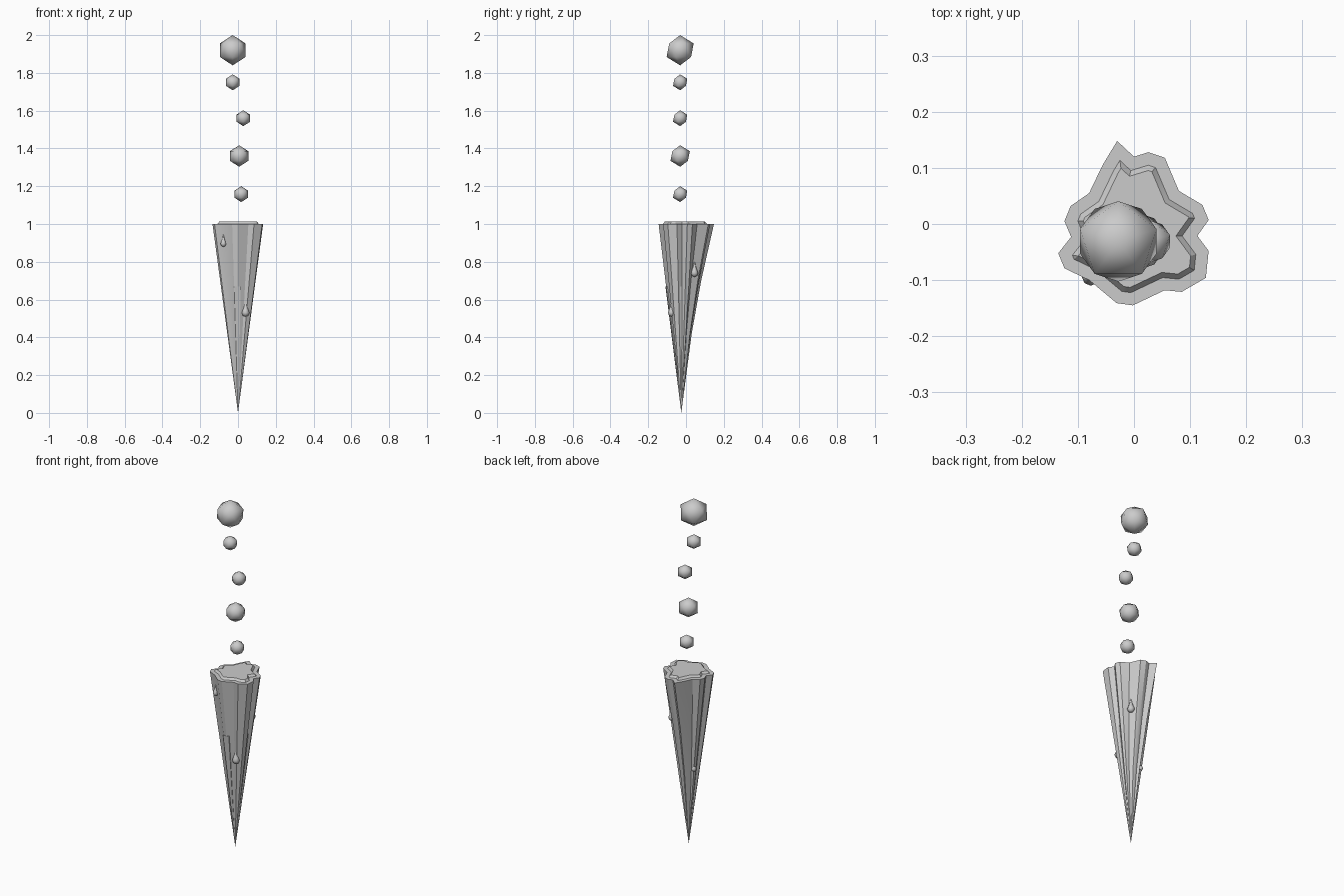
import bpy, bmesh, math
from mathutils import Vector

if "Cube" in bpy.data.objects:
    bpy.data.objects.remove(bpy.data.objects["Cube"])

TIP = Vector((0, -0.025, 0))


def finish(bm, name, angle=None):
    bmesh.ops.recalc_face_normals(bm, faces=bm.faces[:])
    me = bpy.data.meshes.new(name)
    bm.to_mesh(me)
    bm.free()
    ob = bpy.data.objects.new(name, me)
    bpy.context.collection.objects.link(ob)
    for p in me.polygons:
        p.use_smooth = True
    if angle:
        bpy.ops.object.select_all(action='DESELECT')
        ob.select_set(True)
        bpy.context.view_layer.objects.active = ob
        bpy.ops.object.shade_smooth_by_angle(angle=math.radians(angle))
    return ob


# Fluted icicle: irregular rim outline narrowing to a point
rim = [(-.03, .148), (-.056, .105), (-.08, .055), (-.113, .032), (-.124, .005),
       (-.112, -.023), (-.135, -.052), (-.124, -.079), (-.08, -.1), (-.031, -.141),
       (-.002, -.145), (.055, -.118), (.085, -.121), (.128, -.096), (.133, -.048),
       (.113, -.021), (.133, .007), (.122, .034), (.08, .059), (.055, .118),
       (.026, .128), (0, .12)]


def ring(bm, z, back):
    # back pulls in the rear lobe, which is slightly hollow on the way down
    vs = []
    for x, y in rim:
        dy = y - TIP.y
        if dy > .08:
            dy *= back
        vs.append(bm.verts.new((x * z, TIP.y + dy * z, z)))
    return vs


bm = bmesh.new()
rings = [ring(bm, z, b) for z, b in ((1, 1), (.7, .87), (.42, .76))]
n = len(rim)
for a, b in zip(rings, rings[1:]):
    for i in range(n):
        j = (i + 1) % n
        bm.faces.new((a[i], a[j], b[j], b[i]))
tip = bm.verts.new(TIP)
for i in range(n):
    bm.faces.new((rings[-1][i], rings[-1][(i + 1) % n], tip))
cap = bm.faces.new(rings[0])
bmesh.ops.recalc_face_normals(bm, faces=bm.faces[:])
# Flat rim with a shallow raised plateau
for thick, depth in ((.022, 0), (.009, .012)):
    bmesh.ops.inset_individual(bm, faces=[cap], thickness=thick, depth=depth,
                               use_even_offset=True)
finish(bm, "icicle_body", 30)


# Thin ridges running down the flutes to the tip
def ridge(name, a, b, z):
    bm = bmesh.new()
    a, b = Vector((*a, z)), Vector((*b, z))
    c = Vector((TIP.x, TIP.y, z))
    vs = [bm.verts.new(p) for p in (a, b, c, TIP)]
    for f in ((0, 1, 2), (0, 1, 3), (1, 2, 3), (2, 0, 3)):
        bm.faces.new([vs[i] for i in f])
    finish(bm, name, 30)


ridge("front_ridge", (-.02, -.109), (.015, -.105), .67)
ridge("right_ridge", (.085, -.045), (.08, -.02), .67)


# Water drops: teardrop lathe clinging to the side
def drop(name, loc, r, sides=8):
    bm = bmesh.new()
    prof = [(0, -1), (.7, -.7), (1, 0), (.75, .7), (.4, 1.6), (.2, 2.5), (0, 3.4)]
    vs = [bm.verts.new((x * r, 0, z * r)) for x, z in prof]
    es = [bm.edges.new(p) for p in zip(vs, vs[1:])]
    bmesh.ops.spin(bm, geom=vs + es, cent=(0, 0, 0), axis=(0, 0, 1),
                   angle=math.tau, steps=sides)
    bmesh.ops.remove_doubles(bm, verts=bm.verts[:], dist=1e-5)
    finish(bm, name).location = loc


drop("drop_front_left", (-.077, -.094, .895), .016)
drop("drop_front_right", (.04, -.075, .53), .021)
drop("drop_back_right", (.058, .045, .74), .02)
drop("drop_back_left", (-.047, -.005, .45), .014)

# Row of faceted balls floating above
for i, (x, z, r) in enumerate([(.017, 1.158, .042), (.006, 1.36, .057),
                               (.028, 1.56, .042), (-.028, 1.75, .042),
                               (-.028, 1.92, .08)]):
    bm = bmesh.new()
    bmesh.ops.create_icosphere(bm, subdivisions=1, radius=r)
    ball = finish(bm, f"ball_{i + 1}")
    ball.location = (x, -.031, z)
    ball.rotation_euler.z = math.pi / 2
